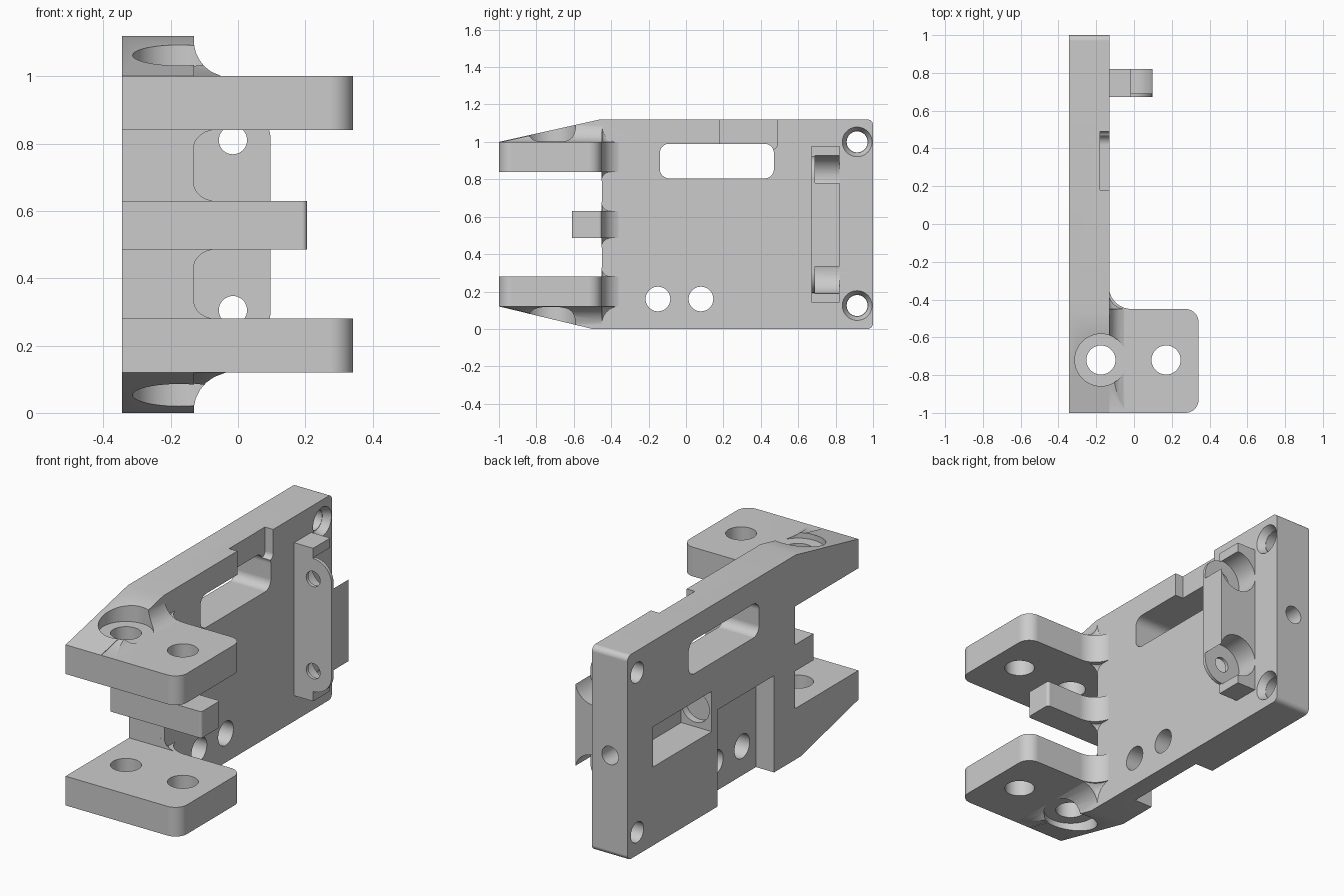
import bpy, bmesh
from math import sin, cos, pi, radians

cube = bpy.data.objects.get("Cube")
if cube:
    bpy.data.objects.remove(cube, do_unlink=True)

IN, OUT, FRONT = -0.345, -0.13, -0.45   # plate faces and its front edge
SINK = .003                             # overlap that keeps joined parts solid


def loft(name, rings):
    """Closed solid from equal-length rings of 3D points."""
    bm = bmesh.new()
    vs = [[bm.verts.new(p) for p in r] for r in rings]
    n = len(vs[0])
    bm.faces.new(vs[0])
    bm.faces.new(vs[-1])
    for a, b in zip(vs, vs[1:]):
        for i in range(n):
            j = (i + 1) % n
            bm.faces.new((a[i], a[j], b[j], b[i]))
    bmesh.ops.recalc_face_normals(bm, faces=bm.faces)
    me = bpy.data.meshes.new(name)
    bm.to_mesh(me)
    bm.free()
    ob = bpy.data.objects.new(name, me)
    bpy.context.collection.objects.link(ob)
    return ob


def place(axis, u, v, w):
    return {"x": (w, u, v), "y": (u, w, v), "z": (u, v, w)}[axis]


def prism(name, pts, axis, lo, hi):
    return loft(name, [[place(axis, u, v, w) for u, v in pts] for w in (lo, hi)])


def arc(cx, cy, r, a0, a1, n=10):
    return [(cx + r * cos(radians(a0 + (a1 - a0) * i / n)),
             cy + r * sin(radians(a0 + (a1 - a0) * i / n))) for i in range(n + 1)]


def rounded(u0, u1, v0, v1, r):
    return (arc(u1 - r, v1 - r, r, 0, 90) + arc(u0 + r, v1 - r, r, 90, 180)
            + arc(u0 + r, v0 + r, r, 180, 270) + arc(u1 - r, v0 + r, r, 270, 360))


def box(x0, x1, y0, y1, z0, z1):
    return prism("block", [(x0, y0), (x1, y0), (x1, y1), (x0, y1)], "z", z0, z1)


def rod(axis, u, v, lo, hi, r0, r1=None, n=40):
    r1 = r0 if r1 is None else r1
    ring = lambda r, w: [place(axis, u + r * cos(2 * pi * i / n), v + r * sin(2 * pi * i / n), w)
                         for i in range(n)]
    return loft("rod", [ring(r0, lo), ring(r1, hi)])


def combine(target, other, op):
    mod = target.modifiers.new("combine", "BOOLEAN")
    mod.operation, mod.solver, mod.object = op, "EXACT", other
    mod.use_hole_tolerant = True
    bpy.context.view_layer.objects.active = target
    bpy.ops.object.modifier_apply(modifier=mod.name)
    bpy.data.objects.remove(other, do_unlink=True)


def add(other):
    combine(bracket, other, "UNION")


def cut(other):
    combine(bracket, other, "DIFFERENCE")


# Side plate with tapered nose and rounded rear corners
bracket = prism("bracket", [(-1, .12), (-.5, 0)] + arc(.97, .03, .03, 270, 360, 6)
                + arc(.97, 1.09, .03, 0, 90, 6) + [(-.46, 1.12), (-1, 1)], "x", IN, OUT)
cut(box(-.5, .1, -1.2, FRONT, .28, .84))


# Arms and centre tab, blended into the plate by a concave corner
def arm_outline(front, reach, r):
    return ([(IN, front)] + arc(reach - r, front + r, r, -90, 0)
            + arc(reach - r, FRONT - r, r, 0, 90)
            + arc(OUT + .12 - SINK, FRONT + .12, .12, 270, 180)
            + [(OUT - .05, FRONT + .12), (OUT - .05, FRONT), (IN, FRONT)])


for front, reach, r, z0, z1 in ((-1, .342, .07, .84, 1), (-1, .342, .07, .12, .28),
                                (-.61, .205, .015, .485, .63)):
    add(prism("arm", arm_outline(front, reach, r), "z", z0, z1))


# Flared fillets where the arms leave the plate
def flare(z, height, front, r, steps=6):
    rings = []
    for i in range(steps + 1):
        a = radians(84) * i / steps
        q = r * (1 - sin(a)) + .001
        x = OUT + q - SINK
        zz = z + height * (1 - cos(a)) if i else z - height * .06
        rings.append([(u, v, zz) for u, v in [(OUT - .03, front), (x, front)]
                      + arc(x, FRONT + q, q, 270, 180, 8) + [(OUT - .03, FRONT + q)]])
    return loft("flare", rings)


for z, h in ((.84, -.055), (.63, .055), (.485, -.055), (.28, .055)):
    add(flare(z, h, FRONT - .0005, .065))

# Outer fillets, trimmed just below the nose slope
for z, h, r, flat, bend, far in ((1, .11, .1, 1.118, -.46, 1.5), (.12, -.115, .115, .002, -.5, -.5)):
    fillet = flare(z, h, -.999, r)
    tip = z - SINK if h > 0 else z + SINK
    slope = [(-1.1, far), (-1.1, tip), (-1, tip), (bend, flat), (-.2, flat), (-.2, far)]
    combine(fillet, prism("slope", slope, "x", -.5, .5), "DIFFERENCE")
    add(fillet)

# Arm bolt holes and spot faces
for x in (-.175, .17):
    cut(rod("z", x, -.72, -.05, 1.15, .077))
cut(rod("z", -.175, -.72, 1.002, 1.15, .138))
cut(rod("z", -.175, -.72, -.05, .118, .138))

# Long window, with the shallow relief above it
cut(prism("window", rounded(-.14, .47, .805, .99, .05), "x", -.5, .1))
cut(prism("relief", [(.18, .95), (.46, .95)] + arc(.46, .99, .03, 270, 360, 5)
          + [(.49, 1.3), (.18, 1.3)], "x", -.18, 0))

# Plate holes and countersunk rear holes
for y in (-.15, .08):
    cut(rod("x", y, .16, -.5, .1, .066))
for z in (.125, 1.0):
    cut(rod("x", .915, z, -.5, .1, .056))
    cut(rod("x", .915, z, -.17, OUT + .001, .058, .08))

# Inner face: open recess, pocket, bore and rear hole
cut(box(-.5, IN + .11, -.27, .22, -.1, .53))
cut(box(-.5, -.16, .27, .78, .43, .65))
cut(rod("y", -.245, .54, .23, .4, .085))
cut(rod("y", -.24, .55, .7, 1.1, .05))

# Latch: base rail, rounded flange, screw pockets and holes
LO, HI, MID = .305, .81, -.015
latch = box(OUT - .02, MID, .672, .82, .14, .978)
outline = arc(MID, HI, .112, 0, 180, 20) + arc(MID, LO, .112, 180, 360, 20)
combine(latch, prism("flange", outline, "y", .672, .82), "UNION")
add(latch)
for z in (LO, HI):
    cut(rod("y", MID, z, .69, .9, .116))
    cut(rod("y", MID, z, .6, .75, .042))

# Single grey finish
grey = bpy.data.materials.new("plain grey")
grey.use_nodes = True
colour = (.6, .6, .6, 1)
grey.diffuse_color = colour
grey.node_tree.nodes["Principled BSDF"].inputs["Base Color"].default_value = colour
bracket.data.materials.clear()
bracket.data.materials.append(grey)
for p in bracket.data.polygons:
    p.material_index = 0

# Smooth curves while flat faces stay flat
bpy.ops.object.select_all(action="DESELECT")
bracket.select_set(True)
bpy.context.view_layer.objects.active = bracket
bpy.ops.object.shade_smooth_by_angle(angle=radians(25))
weighted = bracket.modifiers.new("weighted_normals", "WEIGHTED_NORMAL")
weighted.keep_sharp = True
